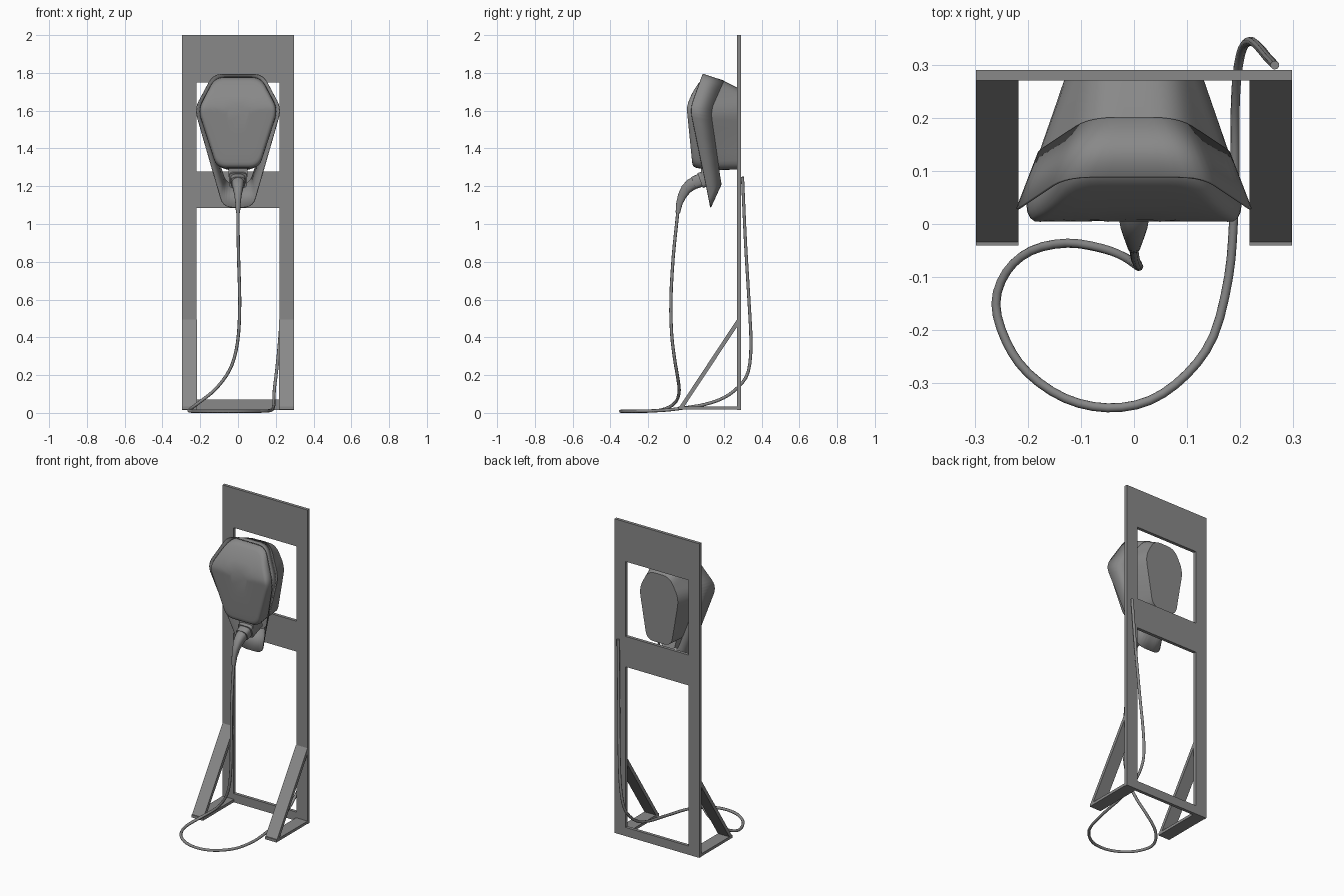
import bpy, bmesh, math
from mathutils import Vector

if "Cube" in bpy.data.objects:
    bpy.data.objects.remove(bpy.data.objects["Cube"])

# dark grey paint used on every part
paint = bpy.data.materials.new("dark_grey")
paint.diffuse_color = (.25, .25, .25, 1)
paint.use_nodes = True
paint.node_tree.nodes["Principled BSDF"].inputs["Base Color"].default_value = paint.diffuse_color


def finish(name, bm, smooth=None):
    bmesh.ops.recalc_face_normals(bm, faces=bm.faces[:])
    me = bpy.data.meshes.new(name)
    bm.to_mesh(me)
    bm.free()
    me.materials.append(paint)
    ob = bpy.data.objects.new(name, me)
    bpy.context.collection.objects.link(ob)
    if smooth:
        bpy.ops.object.select_all(action='DESELECT')
        ob.select_set(True)
        bpy.context.view_layer.objects.active = ob
        bpy.ops.object.shade_smooth_by_angle(angle=math.radians(smooth))
    return ob


def prism(name, profile, x0, x1):
    """Extrude a (y, z) profile between x0 and x1."""
    bm = bmesh.new()
    a = [bm.verts.new((x0, y, z)) for y, z in profile]
    b = [bm.verts.new((x1, y, z)) for y, z in profile]
    bm.faces.new(a)
    bm.faces.new(b)
    n = len(a)
    for i in range(n):
        bm.faces.new((a[i], a[(i + 1) % n], b[(i + 1) % n], b[i]))
    return finish(name, bm)


def box(name, x0, x1, y0, y1, z0, z1):
    return prism(name, [(y0, z0), (y1, z0), (y1, z1), (y0, z1)], x0, x1)


def loft(name, loops, caps=(True, True), smooth=35):
    bm = bmesh.new()
    rows = [[bm.verts.new(p) for p in l] for l in loops]
    n = len(rows[0])
    for a, b in zip(rows, rows[1:]):
        for i in range(n):
            bm.faces.new((a[i], a[(i + 1) % n], b[(i + 1) % n], b[i]))
    if caps[0]:
        bm.faces.new(rows[0])
    if caps[1]:
        bm.faces.new(rows[-1])
    return finish(name, bm, smooth)


def hexagon(top, mid, low, r=0.05, arc=5, edge=5):
    """Rounded mirrored hexagon; each corner is (half width, y, z)."""
    right = [Vector(p) for p in (top, mid, low)]
    cs = right + [Vector((-p.x, p.y, p.z)) for p in reversed(right)]
    out = []
    for i, c in enumerate(cs):
        p, q = cs[i - 1], cs[(i + 1) % 6]
        a = c + (p - c).normalized() * min(r, (p - c).length * .4)
        b = c + (q - c).normalized() * min(r, (q - c).length * .4)
        for k in range(arc + 1):
            t = k / arc
            out.append(a * (1 - t) ** 2 + c * 2 * t * (1 - t) + b * t * t)
        e = q + (c - q).normalized() * min(r, (q - c).length * .4)
        out += [b.lerp(e, k / edge) for k in range(1, edge)]
    return out


def spline(points, steps=5):
    """Catmull-Rom path through the points."""
    ps = [Vector(p) for p in points]
    ps = [ps[0] * 2 - ps[1]] + ps + [ps[-1] * 2 - ps[-2]]
    out = []
    for a, b, c, d in zip(ps, ps[1:], ps[2:], ps[3:]):
        for k in range(steps):
            t = k / steps
            out.append(.5 * (2 * b + (c - a) * t + (2 * a - 5 * b + 4 * c - d) * t * t
                             + (3 * b - a - 3 * c + d) * t ** 3))
    return out + [ps[-2]]


# back panel with two windows
for s, side in ((-1, "left"), (1, "right")):
    box("frame_post_" + side, s * .219, s * .297, .27, .29, .015, 2)
    # floor foot and diagonal brace
    box("foot_" + side, s * .217, s * .297, -.04, .27, .017, .034)
    prism("brace_" + side, [(-.04, .025), (-.015, .025), (.27, .455), (.27, .495)],
          s * .217, s * .297)
for name, z0, z1 in (("top", 1.75, 2), ("middle", 1.085, 1.277), ("bottom", .015, .07)):
    box("frame_rail_" + name, -.219, .219, .27, .29, z0, z1)


# charger body: domed front cover tapering to the back plate
def front_y(z):
    up, down = max(0, z - 1.61), max(0, 1.61 - z)
    return .004 + 2.1 * up * up + .18 * up + .10 * down


outline = hexagon((.122, 0, 1.777), (.212, 0, 1.605), (.112, 0, 1.295))
loops = []
for s, dy in ((.3, 0), (.55, 0), (.75, 0), (.88, 0), (.93, .001), (.965, .006), (.99, .017), (1, .032)):
    ring = []
    for p in outline:
        z = 1.57 + (p.z - 1.57) * s
        ring.append((p.x * s, front_y(z) + dy, z))
    loops.append(ring)
loops.append(hexagon((.082, .2, 1.757), (.188, .13, 1.6), (.09, .17, 1.286)))
loops.append(hexagon((.075, .27, 1.722), (.138, .27, 1.6), (.085, .27, 1.288)))
loft("charger_body", loops)

# open shroud around the body, hanging below it
shroud = loft("shroud", [
    hexagon((.13, .088, 1.793), (.228, .022, 1.61), (.078, .13, 1.088)),
    hexagon((.082, .2, 1.757), (.188, .13, 1.6), (.062, .186, 1.21))], (False, False))
mod = shroud.modifiers.new("thickness", 'SOLIDIFY')
mod.thickness = .005
mod.offset = 0


# plug and socket: rounded-square sections along a path in the yz plane
def sweep(name, sections, power=.6, n=20):
    loops = []
    for i, (y, z, w, h) in enumerate(sections):
        p, q = sections[max(i - 1, 0)], sections[min(i + 1, len(sections) - 1)]
        d = Vector((0, q[0] - p[0], q[1] - p[1])).normalized()
        up = Vector((0, -d.z, d.y))
        ring = []
        for k in range(n):
            c, s = math.cos(2 * math.pi * k / n), math.sin(2 * math.pi * k / n)
            ring.append(Vector((math.copysign(abs(c) ** power, c) * w, y, z))
                        + up * math.copysign(abs(s) ** power, s) * h)
        loops.append(ring)
    return loft(name, loops)


sweep("plug_socket", [(.17, 1.265, .048, .042), (.075, 1.23, .048, .042)], .4)
box("socket_bracket", -.05, .05, .08, .17, 1.25, 1.3)
sweep("plug_collar", [(.085, 1.235, .04, .036), (.04, 1.217, .038, .034)])
sweep("plug_handle", [(.05, 1.22, .032, .032), (.025, 1.207, .031, .032), (.0, 1.184, .026, .028),
                      (-.02, 1.15, .019, .023), (-.035, 1.11, .014, .017), (-.043, 1.06, .011, .012)], .8)
sweep("plug_button", [(.035, 1.24, .011, .009), (.003, 1.214, .011, .009)], .5, 12)

# charging cable: drop, floor loop, then rise behind the panel
path = [(0, -.04, 1.09), (0, -.05, 1.0), (.003, -.068, .82), (.009, -.08, .6), (.003, -.076, .42),
        (-.02, -.061, .29), (-.06, -.046, .2), (-.125, -.036, .12), (-.193, -.05, .065),
        (-.24, -.09, .03), (-.26, -.15, .012), (-.241, -.22, .009), (-.2, -.28, .009),
        (-.13, -.328, .009), (-.05, -.346, .009), (.03, -.332, .009), (.1, -.282, .009),
        (.15, -.21, .01), (.178, -.1, .015), (.187, 0, .028), (.19, .1, .045), (.19, .2, .08),
        (.194, .28, .14), (.204, .33, .22), (.219, .344, .37), (.235, .333, .6),
        (.25, .315, .9), (.265, .299, 1.25)]
cu = bpy.data.curves.new("cable", 'CURVE')
cu.dimensions = '3D'
cu.bevel_depth = .0085
cu.bevel_resolution = 2
cu.use_fill_caps = True
cu.materials.append(paint)
pts = spline(path, 3)
sp = cu.splines.new('POLY')
sp.points.add(len(pts) - 1)
for p, v in zip(sp.points, pts):
    p.co = (*v, 1)
sp.use_smooth = True
bpy.context.collection.objects.link(bpy.data.objects.new("cable", cu))
